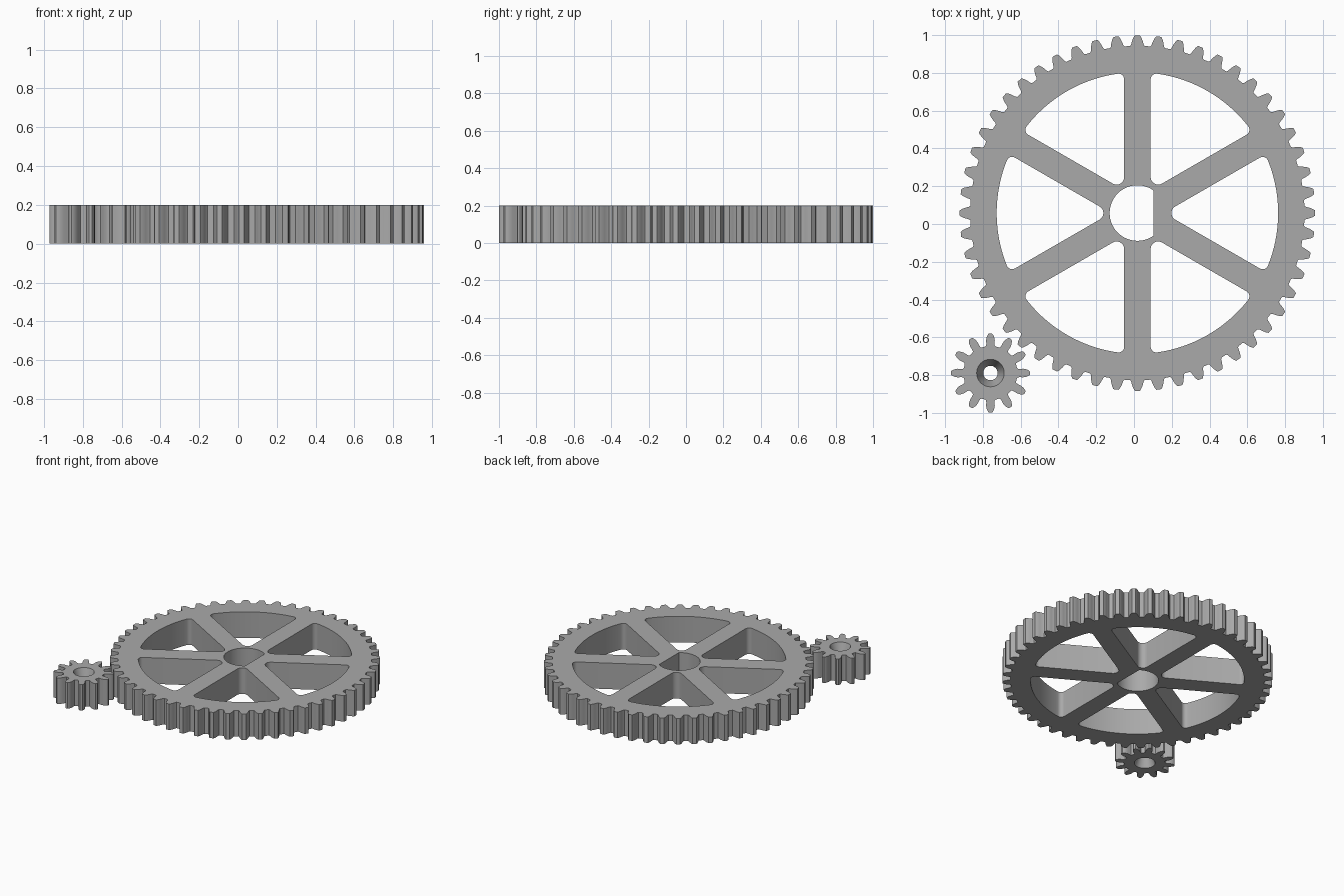
import bpy, bmesh, math
from math import sin, cos, pi, radians

if "Cube" in bpy.data.objects:
    bpy.data.objects.remove(bpy.data.objects["Cube"])

H = 0.2
grey = bpy.data.materials.new("mid_grey")
grey.diffuse_color = (0.4, 0.4, 0.4, 1)
grey.use_nodes = True
grey.node_tree.nodes["Principled BSDF"].inputs["Base Color"].default_value = grey.diffuse_color


def polar(r, a):
    return (r * cos(a), r * sin(a))


def arc(cx, cy, r, a0, a1, n):
    return [(cx + r * cos(a0 + (a1 - a0) * i / n), cy + r * sin(a0 + (a1 - a0) * i / n)) for i in range(n + 1)]


def gear_outline(teeth, half_profile):
    """half_profile: (radius, half angle as fraction of the pitch), root to tip."""
    pitch, pts = 2 * pi / teeth, []
    for i in range(teeth):
        a = i * pitch
        pts += [polar(r, a - f * pitch) for r, f in half_profile]
        pts += [polar(r, a + f * pitch) for r, f in reversed(half_profile)]
    return pts


def straight(loop):
    return [(0, loop), (H, loop)]


def slab(name, centre, walls):
    """Each wall is a stack of (z, loop); the end caps are filled between all loops."""
    bm = bmesh.new()
    bottom, top = [], []
    for stack in walls:
        rings = [[bm.verts.new((x, y, z)) for x, y in loop] for z, loop in stack]
        n = len(rings[0])
        for lo, hi in zip(rings, rings[1:]):
            for i in range(n):
                j = (i + 1) % n
                bm.faces.new((lo[i], lo[j], hi[j], hi[i]))
        for ring, store in ((rings[0], bottom), (rings[-1], top)):
            store += [bm.edges.get((ring[i], ring[(i + 1) % n])) for i in range(n)]
    for edges in (bottom, top):
        bmesh.ops.triangle_fill(bm, use_beauty=True, use_dissolve=False, edges=edges)
    bmesh.ops.recalc_face_normals(bm, faces=bm.faces)
    me = bpy.data.meshes.new(name)
    bm.to_mesh(me)
    bm.free()
    me.materials.append(grey)
    ob = bpy.data.objects.new(name, me)
    ob.location = (centre[0], centre[1], 0)
    bpy.context.collection.objects.link(ob)
    bpy.ops.object.select_all(action='DESELECT')
    ob.select_set(True)
    bpy.context.view_layer.objects.active = ob
    bpy.ops.object.shade_smooth_by_angle(angle=radians(25))


def pocket(rot, rim=0.745, half_spoke=0.07, r_in=0.04, r_out=0.03):
    """Rounded wedge opening between two spokes 60 degrees apart."""
    a = radians(30)
    cx = (half_spoke + r_in) / sin(a)
    d = rim - r_out
    b = a - math.asin((half_spoke + r_out) / d)      # direction of outer fillet centre
    ox, oy = polar(d, b)
    pts = arc(cx, 0, r_in, a + pi / 2, 3 * pi / 2 - a, 8)
    pts += arc(ox, -oy, r_out, -pi / 2 - a, -b, 6)
    pts += arc(0, 0, rim, -b, b, 24)[1:-1]
    pts += arc(ox, oy, r_out, b, pi / 2 + a, 6)
    return [(x * cos(rot) - y * sin(rot), x * sin(rot) + y * cos(rot)) for x, y in pts]


# large spoked gear with D-shaped bore
big = gear_outline(52, [(0.885, 0.36), (0.892, 0.31), (0.91, 0.26), (0.928, 0.195), (0.941, 0.12)])
flat = math.acos(0.085 / 0.147)
bore = arc(0, 0, 0.147, flat, 2 * pi - flat, 40)
slab("large_gear", (0.018, 0.058),
     [straight(big), straight(bore)] + [straight(pocket(k * pi / 3)) for k in range(6)])

# small pinion, bore narrowed in the middle
small = gear_outline(12, [(0.143, 0.40), (0.146, 0.30), (0.158, 0.265), (0.175, 0.25),
                          (0.192, 0.195), (0.205, 0.12), (0.21, 0.07)])
ring = lambda r: [polar(r, 2 * pi * i / 40) for i in range(40)]
slab("small_pinion", (-0.76, -0.789),
     [straight(small), [(0, ring(0.073)), (H / 2, ring(0.038)), (H, ring(0.073))]])
